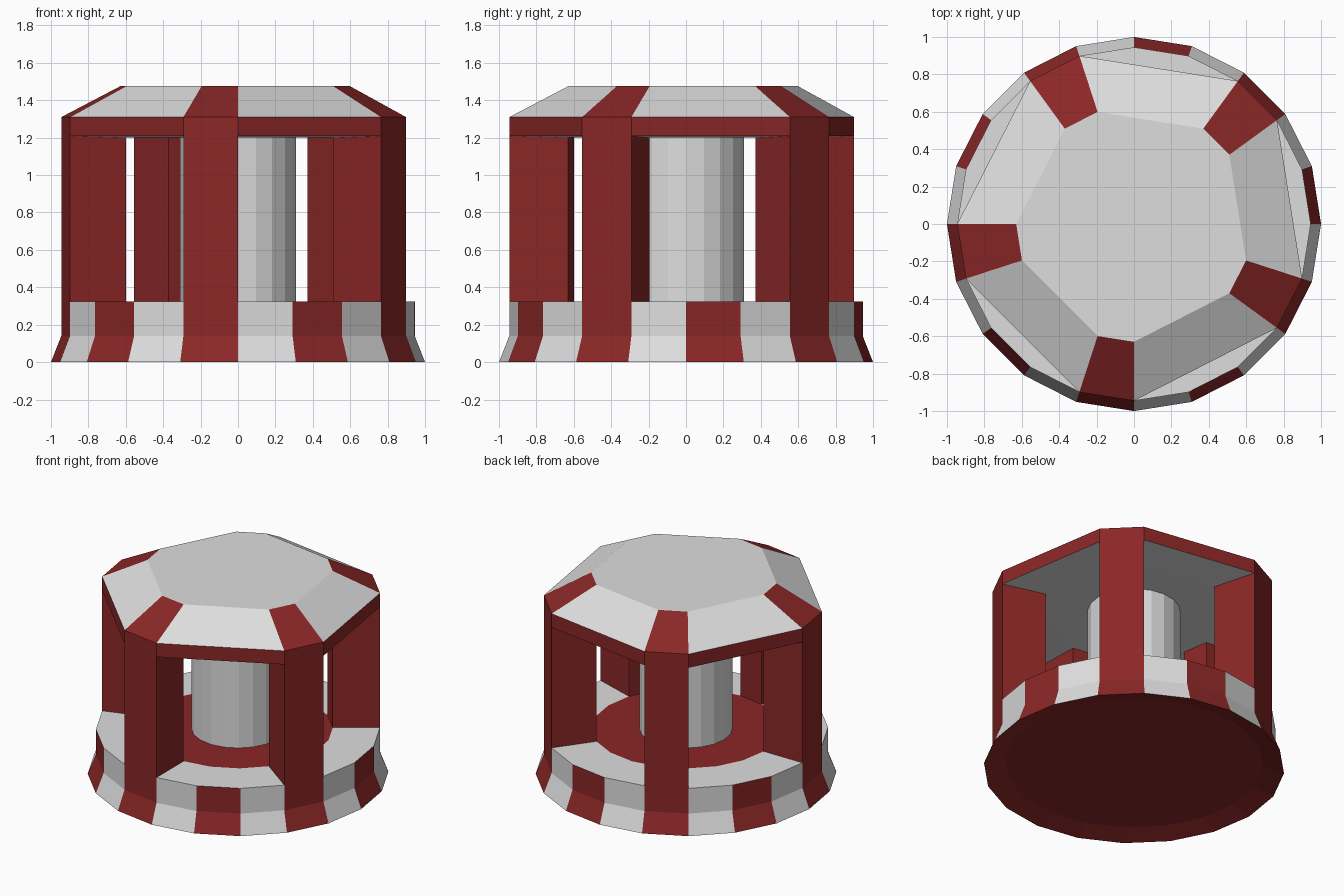
import bpy
import math

if "Cube" in bpy.data.objects:
    bpy.data.objects.remove(bpy.data.objects["Cube"])


def material(name, rgb):
    m = bpy.data.materials.new(name)
    m.diffuse_color = (*rgb, 1)
    m.use_nodes = True
    m.node_tree.nodes["Principled BSDF"].inputs["Base Color"].default_value = m.diffuse_color
    return m


RED = material("dark red", (0.258, 0.020, 0.020))
GRAY = material("light gray", (0.73, 0.73, 0.73))


def make(name, verts, faces, slots):
    mesh = bpy.data.meshes.new(name)
    mesh.from_pydata(verts, [], faces)
    mesh.materials.append(RED)
    mesh.materials.append(GRAY)
    for poly, slot in zip(mesh.polygons, slots):
        poly.material_index = slot
    obj = bpy.data.objects.new(name, mesh)
    bpy.context.collection.objects.link(obj)
    return obj


def loft(name, angles, rings, colour):
    """Closed solid from (radius, z) rings, listed bottom to top.
    colour(band, segment) gives the slot; bands "bottom" and "top" are caps."""
    n = len(angles)
    verts = [(r * math.cos(math.radians(a)), r * math.sin(math.radians(a)), z)
             for r, z in rings for a in angles]
    faces, slots = [], []
    for b in range(len(rings) - 1):
        for s in range(n):
            t = (s + 1) % n
            faces.append((b * n + s, b * n + t, (b + 1) * n + t, (b + 1) * n + s))
            slots.append(colour(b, s))
    faces.append(tuple(reversed(range(n))))
    slots.append(colour("bottom", 0))
    last = (len(rings) - 1) * n
    faces.append(tuple(range(last, last + n)))
    slots.append(colour("top", 0))
    return make(name, verts, faces, slots)


OUTER, INNER = 0.945, 0.63
FLOOR, CEILING = 0.325, 1.21
twenty = [18 * i for i in range(20)]
starts = [36 + 72 * k for k in range(5)]
ten = [a for s in starts for a in (s, s + 18)]


# Flared base: recessed underside, striped walls, gray deck, red centre
def base_colour(band, seg):
    if band in (1, 2):
        return seg % 2
    return 1 if band == 3 else 0


loft("base", twenty,
     [(0.86, 0.04), (1.0, 0.0), (OUTER, 0.14), (OUTER, FLOOR), (INNER, FLOOR)],
     base_colour)

# Central column
loft("central_column", twenty, [(0.31, FLOOR), (0.31, CEILING)], lambda b, s: 1)

# Five wedge pillars
for k, start in enumerate(starts):
    corners = [(INNER, start), (OUTER, start), (OUTER, start + 18), (INNER, start + 18)]
    verts = [(r * math.cos(math.radians(a)), r * math.sin(math.radians(a)), z)
             for z in (FLOOR, CEILING) for r, a in corners]
    faces = [(3, 2, 1, 0), (4, 5, 6, 7)]
    faces += [(i, (i + 1) % 4, (i + 1) % 4 + 4, i + 4) for i in range(4)]
    make(f"pillar_{k + 1}", verts, faces, [0] * 6)


# Roof: gray underside, red rim, slopes red above the pillars, gray top
def roof_colour(band, seg):
    if band == 1:
        return 0
    if band == 2:
        return seg % 2
    return 1


loft("roof", ten,
     [(INNER, 1.20), (OUTER, CEILING), (OUTER, 1.31), (INNER, 1.475)],
     roof_colour)
